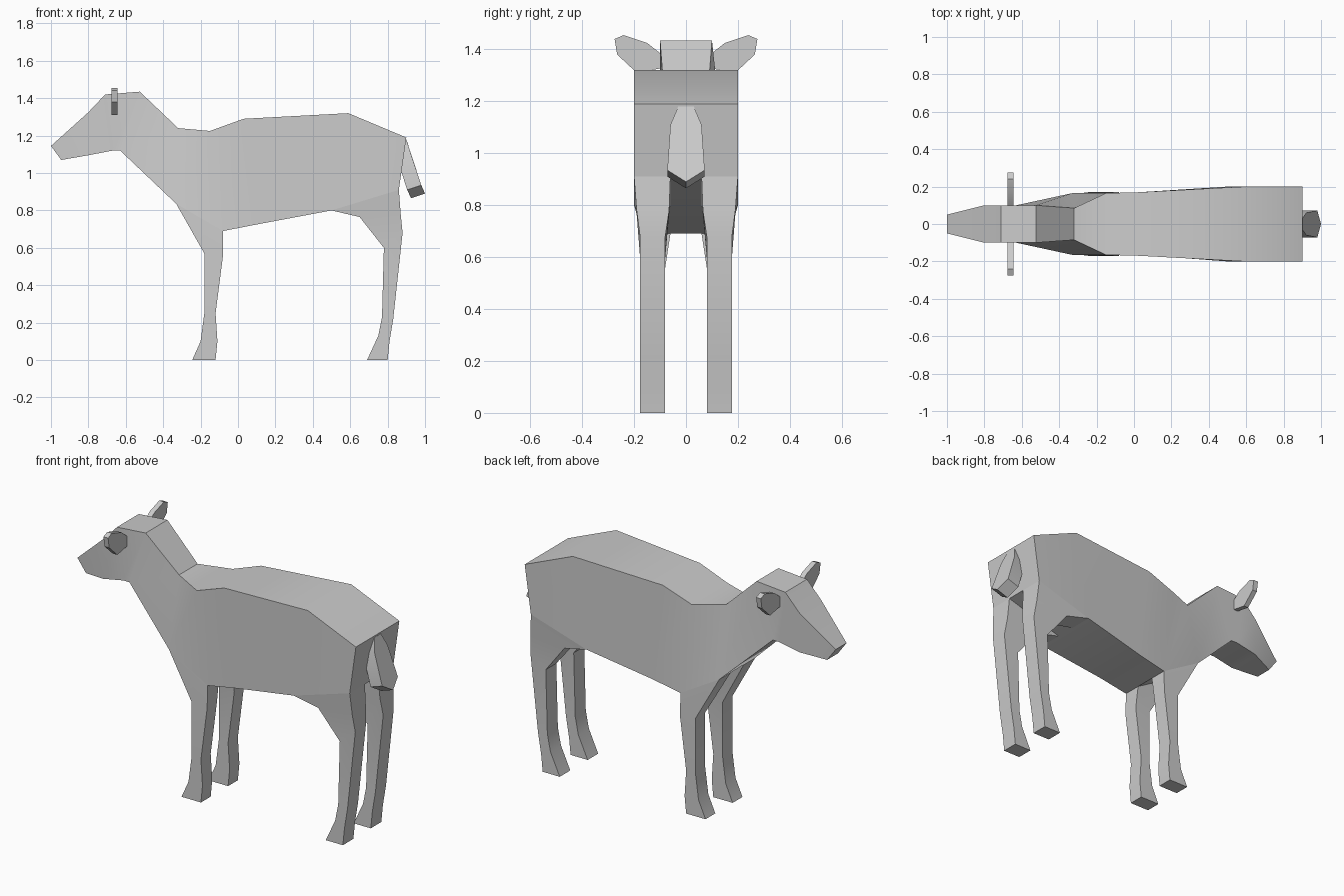
import bpy, bmesh, math
from mathutils import Vector

if "Cube" in bpy.data.objects:
    bpy.data.objects.remove(bpy.data.objects["Cube"])


def finish(name, bm):
    bmesh.ops.recalc_face_normals(bm, faces=bm.faces)
    me = bpy.data.meshes.new(name)
    bm.to_mesh(me)
    bm.free()
    ob = bpy.data.objects.new(name, me)
    bpy.context.collection.objects.link(ob)
    bpy.ops.object.select_all(action='DESELECT')
    bpy.context.view_layer.objects.active = ob
    ob.select_set(True)
    bpy.ops.object.shade_smooth_by_angle(angle=math.radians(30))
    return ob


def loft(name, rings):
    """Skin a closed shell through rings of equal point count."""
    bm = bmesh.new()
    vs = [[bm.verts.new(p) for p in r] for r in rings]
    n = len(vs[0])
    for a, b in zip(vs, vs[1:]):
        for i in range(n):
            j = (i + 1) % n
            bm.faces.new((a[i], a[j], b[j], b[i]))
    bm.faces.new(vs[0])
    bm.faces.new(vs[-1])
    return finish(name, bm)


def plate(name, outline, offset):
    """Flat outline given a thickness along the offset vector."""
    return loft(name, [outline, [Vector(p) + Vector(offset) for p in outline]])


# Head, neck and torso: top x, z, half width; bottom x, z, half width
body = [
    (-1.00, 1.145, .05, -.945, 1.07, .05),
    (-.80, 1.325, .10, -.80, 1.095, .10),
    (-.71, 1.42, .10, -.67, 1.12, .10),
    (-.525, 1.435, .10, -.63, 1.12, .10),
    (-.32, 1.24, .085, -.33, .835, .165),
    (-.15, 1.225, .165, -.08, .69, .165),
    (.03, 1.29, .17, .10, .725, .17),
    (.59, 1.32, .20, .50, .80, .20),
    (.90, 1.19, .20, .86, .91, .20),
]
loft("body", [[(tx, -tw, tz), (tx, tw, tz), (bx, bw, bz), (bx, -bw, bz)]
              for tx, tz, tw, bx, bz, bw in body])

# Legs: front x, z; back x, z; inner y, outer y
front_leg = [
    (-.33, .835, -.08, .69, .06, .165),
    (-.18, .57, -.08, .56, .08, .17),
    (-.18, .25, -.12, .25, .08, .17),
    (-.20, .10, -.11, .10, .08, .17),
    (-.245, 0, -.12, 0, .08, .17),
]
hind_leg = [
    (.50, .80, .86, .91, .06, .20),
    (.65, .765, .87, .78, .065, .19),
    (.78, .60, .88, .68, .08, .177),
    (.77, .23, .83, .22, .08, .177),
    (.75, .13, .81, .10, .08, .177),
    (.69, 0, .80, 0, .08, .177),
]
# Ear outline in y, z
ear = [(.08, 1.33), (.19, 1.31), (.265, 1.38), (.275, 1.44),
       (.24, 1.455), (.15, 1.425), (.08, 1.37)]

for s, side in ((-1, "right"), (1, "left")):
    for name, leg in (("front_leg", front_leg), ("hind_leg", hind_leg)):
        loft(f"{name}_{side}", [[(fx, s * i, fz), (fx, s * o, fz),
                                 (bx, s * o, bz), (bx, s * i, bz)]
                                for fx, fz, bx, bz, i, o in leg])
    plate(f"ear_{side}", [(-.675, s * y, z) for y, z in ear], (.03, 0, 0))

# Tail: outer half outline, mirrored to a pointed leaf
half = [(.90, .03, 1.18), (.922, .06, 1.11), (.98, .072, .935)]
tail = half + [(1.0, 0, .89)] + [(x, -y, z) for x, y, z in reversed(half)]
plate("tail", tail, (-.075, 0, -.025))
